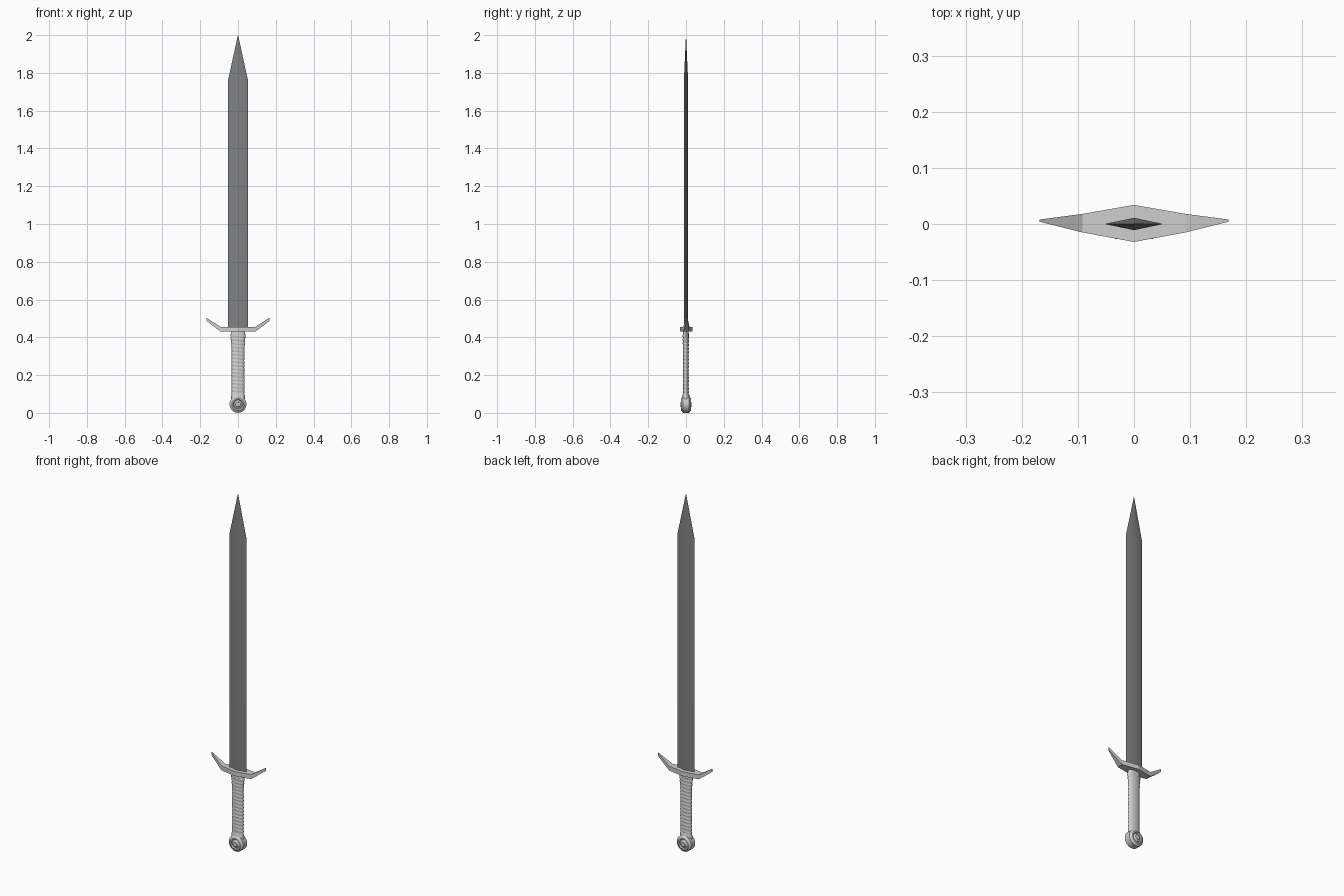
import bpy, bmesh, math

if "Cube" in bpy.data.objects:
    bpy.data.objects.remove(bpy.data.objects["Cube"])

def material(name, rgb):
    m = bpy.data.materials.new(name)
    m.diffuse_color = (*rgb, 1)
    m.use_nodes = True
    m.node_tree.nodes["Principled BSDF"].inputs["Base Color"].default_value = m.diffuse_color
    return m

dark_steel = material("dark steel", (0.21, 0.22, 0.235))
pale_metal = material("pale metal", (0.62, 0.62, 0.62))

def loft(name, rings, mat, smooth=None):
    """Skin equal-sized closed rings of points and cap both ends."""
    bm = bmesh.new()
    vs = [[bm.verts.new(p) for p in r] for r in rings]
    n = len(rings[0])
    for a, b in zip(vs, vs[1:]):
        for i in range(n):
            j = (i + 1) % n
            bm.faces.new((a[i], a[j], b[j], b[i]))
    bm.faces.new(vs[0][::-1])
    bm.faces.new(vs[-1])
    bmesh.ops.remove_doubles(bm, verts=bm.verts, dist=1e-6)
    bmesh.ops.recalc_face_normals(bm, faces=bm.faces)
    me = bpy.data.meshes.new(name)
    bm.to_mesh(me)
    bm.free()
    me.materials.append(mat)
    ob = bpy.data.objects.new(name, me)
    bpy.context.collection.objects.link(ob)
    if smooth:
        bpy.ops.object.select_all(action='DESELECT')
        ob.select_set(True)
        bpy.context.view_layer.objects.active = ob
        bpy.ops.object.shade_smooth_by_angle(angle=math.radians(smooth))
    return ob

# Blade: diamond section tapering to a point
def diamond(w, t, z):
    return [(w, 0, z), (0, t, z), (-w, 0, z), (0, -t, z)]

loft("blade", [diamond(0.052, 0.011, 0.44), diamond(0.052, 0.011, 1.765),
               diamond(0.0005, 0.0003, 2.0)], dark_steel, 35)

# Crossguard: stations of x, y range, z range; mirrored to both sides
half = [(0, -0.032, 0.034, 0.43, 0.455), (0.092, -0.015, 0.018, 0.43, 0.455),
        (0.168, 0.004, 0.008, 0.488, 0.505)]
stations = [(-x, *r) for x, *r in half[:0:-1]] + half
loft("crossguard", [[(x, y0, z0), (x, y1, z0), (x, y1, z1), (x, y0, z1)]
                    for x, y0, y1, z0, z1 in stations], pale_metal)

# Grip: oval core with slanted wrap ridges, flaring under the guard
SIDES, TURNS, PER = 20, 17, 5
z0, z1 = 0.085, 0.412
rings = []
for k in range(TURNS * PER + 1):
    t = k / (TURNS * PER)
    flare = 0.006 * max(0, (t - 0.75) / 0.25) ** 1.5
    ring = []
    for i in range(SIDES):
        a = math.tau * i / SIDES
        phase = math.pi * (t * TURNS + i / SIDES)
        bump = 0.0025 * abs(math.sin(phase))
        ring.append(((0.0325 + flare + bump) * math.cos(a),
                     -0.001 + (0.0135 + bump + flare * 0.3) * math.sin(a),
                     z0 + (z1 - z0) * t))
    rings.append(ring)
loft("grip", rings, pale_metal, 40)

# Collar between grip and guard
def oval(w, d, z, n=20):
    return [(w * math.cos(math.tau * i / n), -0.001 + d * math.sin(math.tau * i / n), z)
            for i in range(n)]

loft("collar", [oval(0.041, 0.016, 0.405), oval(0.038, 0.016, 0.418),
                oval(0.034, 0.014, 0.435)], pale_metal, 40)

# Pommel: wheel turned about the y axis, stepped on both faces
profile = [(0.005, 0.028), (0.013, 0.028), (0.017, 0.023), (0.022, 0.021),
           (0.026, 0.027), (0.033, 0.027), (0.038, 0.021), (0.045, 0.017)]
profile = [(r, -y) for r, y in profile] + profile[::-1]
loft("pommel", [[(r * math.cos(math.tau * i / 24), y, 0.0455 + r * math.sin(math.tau * i / 24))
                 for i in range(24)] for r, y in profile], pale_metal, 30)

# Neck joining pommel to grip
loft("pommel_neck", [oval(0.036, 0.02, 0.065), oval(0.036, 0.019, 0.092),
                     oval(0.032, 0.014, 0.105)], pale_metal, 40)
